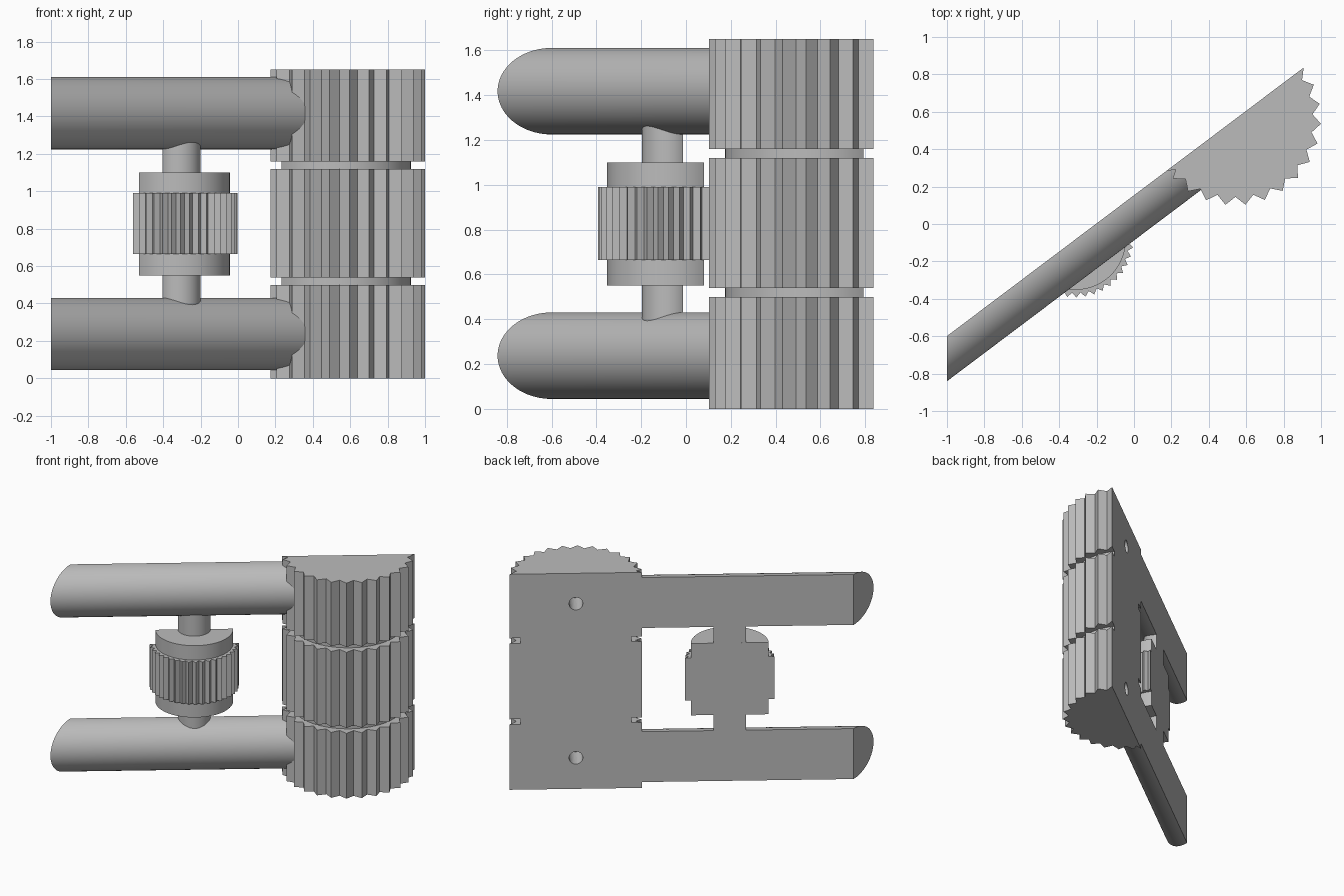
import bpy, bmesh
from math import sin, cos, pi, atan2
from mathutils import Matrix, Vector

if "Cube" in bpy.data.objects:
    bpy.data.objects.remove(bpy.data.objects["Cube"])

# One plain grey for everything
grey = bpy.data.materials.new("plain_grey")
grey.use_nodes = True
colour = (0.5, 0.5, 0.5, 1)
grey.diffuse_color = colour
grey.node_tree.nodes["Principled BSDF"].inputs["Base Color"].default_value = colour

# Local frame: x runs along the flat back, -y points out of the rounded front
TURN = atan2(1.43, 1.9)
CENTRE = Vector((0.54, 0.56, 0))
FRAME = Matrix.Translation(CENTRE) @ Matrix.Rotation(TURN, 4, "Z")
HUB_X = -1.068
ARM_HEIGHTS = {"lower": 0.2375, "upper": 1.4175}


def loft(name, start, end):
    """Solid between two matching outlines."""
    bm = bmesh.new()
    a = [bm.verts.new(p) for p in start]
    b = [bm.verts.new(p) for p in end]
    bm.faces.new(a)
    bm.faces.new(b[::-1])
    for i in range(len(a)):
        j = (i + 1) % len(a)
        bm.faces.new((a[j], a[i], b[i], b[j]))
    bmesh.ops.recalc_face_normals(bm, faces=bm.faces)
    mesh = bpy.data.meshes.new(name)
    bm.to_mesh(mesh)
    bm.free()
    mesh.materials.append(grey)
    obj = bpy.data.objects.new(name, mesh)
    bpy.context.collection.objects.link(obj)
    obj.matrix_world = FRAME
    return obj


def smooth(obj):
    bpy.ops.object.select_all(action="DESELECT")
    obj.select_set(True)
    bpy.context.view_layer.objects.active = obj
    bpy.ops.object.shade_smooth_by_angle(angle=pi / 6)


def half_round(radius, steps=40):
    return [(radius * cos(pi * i / steps), -radius * sin(pi * i / steps))
            for i in range(steps + 1)]


def half_gear(tip, valley, teeth):
    """Half outline of a toothed wheel, closing on a tip at both ends."""
    steps = list(range(teeth))
    if teeth % 2:
        steps.append(teeth - 0.5)
    steps.append(teeth)
    pts = []
    for k, s in enumerate(steps):
        r = valley if k % 2 else tip
        pts.append((r * cos(pi * s / teeth), -r * sin(pi * s / teeth)))
    return pts


def column(name, outline, x, bottom, top):
    return loft(name, [(x + u, v, bottom) for u, v in outline],
                [(x + u, v, top) for u, v in outline])


def drill(obj, z):
    """Round blind hole in the flat back."""
    ring = [(0.048 * cos(pi * i / 16), 0.048 * sin(pi * i / 16)) for i in range(32)]
    cutter = loft("hole_cutter", [(u, -0.2, z + w) for u, w in ring],
                  [(u, 0.1, z + w) for u, w in ring])
    cutter.hide_render = True
    mod = obj.modifiers.new("hole", "BOOLEAN")
    mod.operation = "DIFFERENCE"
    mod.solver = "EXACT"
    mod.object = cutter
    bpy.context.view_layer.update()
    bpy.context.view_layer.objects.active = obj
    bpy.ops.object.modifier_apply(modifier=mod.name)
    bpy.data.objects.remove(cutter)


# Large ribbed grip in three sections joined by a narrower core
ribs = half_gear(0.46, 0.415, 27)
lower_grip = column("lower_grip", ribs, 0, 0, 0.5)
column("middle_grip", ribs, 0, 0.54, 1.12)
upper_grip = column("upper_grip", ribs, 0, 1.16, 1.65)
for side, low in (("lower", 0.5), ("upper", 1.12)):
    smooth(column(side + "_grip_neck", half_round(0.385), 0, low, low + 0.04))
drill(lower_grip, ARM_HEIGHTS["lower"])
drill(upper_grip, ARM_HEIGHTS["upper"])

# Half-round arms, ends trimmed square to the world x axis
for side, height in ARM_HEIGHTS.items():
    outline = half_round(0.193)
    outer = [((-1 - CENTRE.x + v * sin(TURN)) / cos(TURN), v, height + w)
             for w, v in outline]
    inner = [(-0.34, v, height + w) for w, v in outline]
    smooth(loft(side + "_arm", outer, inner))

# Adjuster wheel on its shaft between the arms
for side, low, high in (("lower", 0.3, 0.55), ("upper", 1.1, 1.35)):
    smooth(column(side + "_shaft", half_round(0.114), HUB_X, low, high))
for side, low, high in (("lower", 0.55, 0.665), ("upper", 0.99, 1.1)):
    smooth(column(side + "_collar", half_round(0.27), HUB_X, low, high))
column("adjuster_wheel", half_gear(0.311, 0.285, 40), HUB_X, 0.665, 0.99)
